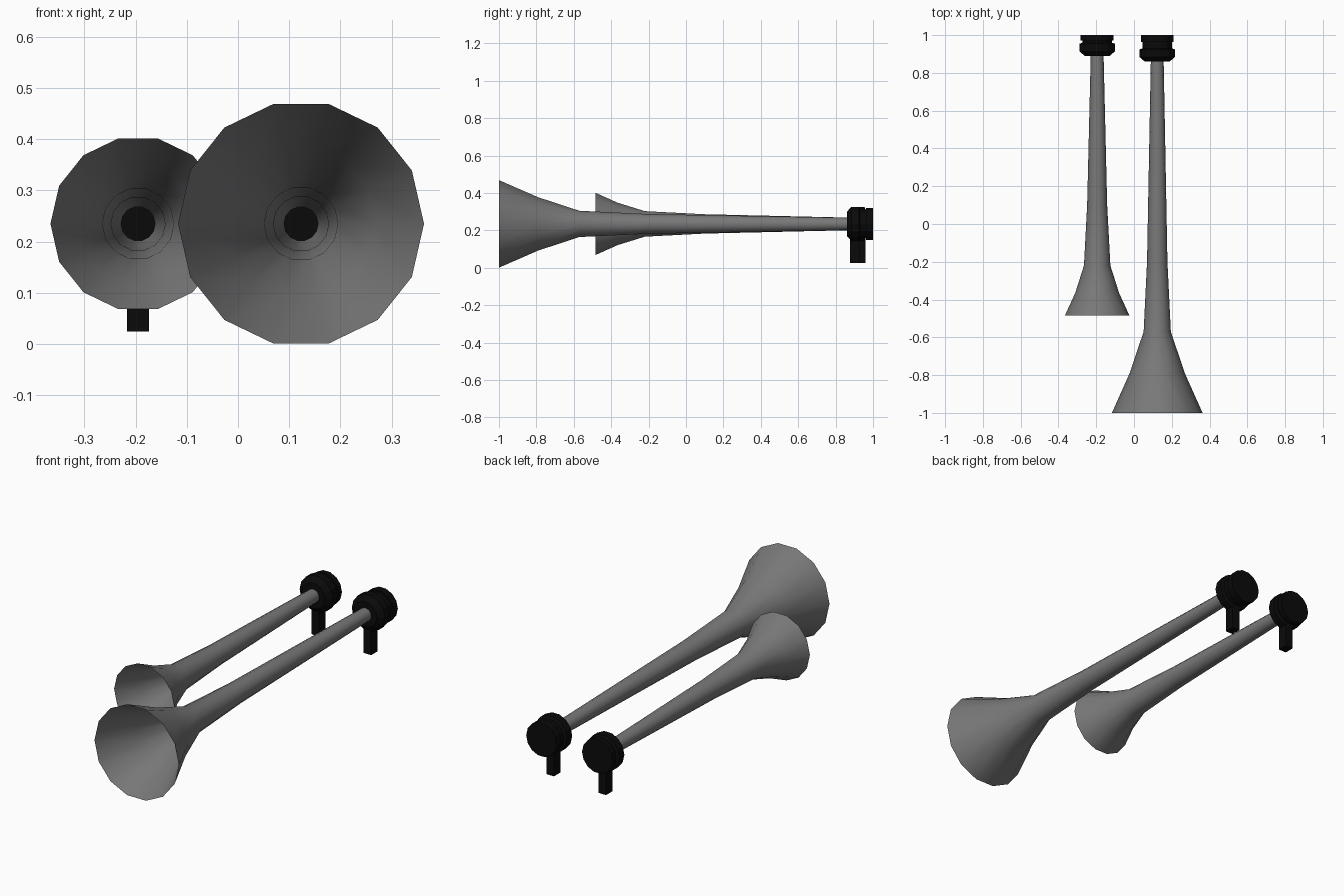
import bpy
import bmesh
from math import cos, sin, tau

if "Cube" in bpy.data.objects:
    bpy.data.objects.remove(bpy.data.objects["Cube"], do_unlink=True)

SIDES = 14
AXIS_Z = 0.235


def material(name, value):
    mat = bpy.data.materials.new(name)
    mat.use_nodes = True
    color = (value, value, value, 1)
    mat.diffuse_color = color
    mat.node_tree.nodes["Principled BSDF"].inputs["Base Color"].default_value = color
    return mat


grey = material("grey metal", 0.19)
black = material("black plastic", 0.003)


def add_object(name, bm, mat):
    mesh = bpy.data.meshes.new(name)
    bm.to_mesh(mesh)
    bm.free()
    mesh.materials.append(mat)
    obj = bpy.data.objects.new(name, mesh)
    bpy.context.collection.objects.link(obj)
    return obj


def lathe(name, x, profile, mat, closed):
    """Turn (y, radius) points around a lengthwise axis."""
    bm = bmesh.new()
    rings = [[bm.verts.new((x + r * cos(tau * i / SIDES), y, AXIS_Z + r * sin(tau * i / SIDES)))
              for i in range(SIDES)] for y, r in profile]
    for a, b in zip(rings, rings[1:]):
        for i in range(SIDES):
            j = (i + 1) % SIDES
            bm.faces.new((a[i], b[i], b[j], a[j]))
    if closed:
        bm.faces.new(rings[0])
        bm.faces.new(rings[-1])
        bmesh.ops.recalc_face_normals(bm, faces=bm.faces[:])
    for f in bm.faces:
        f.smooth = not closed
    return add_object(name, bm, mat)


def box(name, low, high, mat):
    bm = bmesh.new()
    bmesh.ops.create_cube(bm, size=1)
    for v in bm.verts:
        v.co = [(a + b) / 2 + c * (b - a) for a, b, c in zip(low, high, v.co)]
    return add_object(name, bm, mat)


def trumpet(side, x, cap_y, horn):
    # open flared horn, thin walled
    lathe(side + "_horn", x, horn + [(cap_y + 0.003, 0.034)], grey, False)
    # rear housing: bevelled collar, groove and back disc
    disc_y = cap_y + (1 - cap_y) * 0.74
    lathe(side + "_housing", x, [
        (cap_y, 0.066), (cap_y + 0.024, 0.094), (cap_y + 0.064, 0.094),
        (cap_y + 0.07, 0.078), (disc_y, 0.078), (disc_y, 0.087), (1, 0.087)], black, True)
    # air inlet below the collar
    y = cap_y + 0.043
    box(side + "_inlet", (x - 0.0215, y - 0.026, 0.025), (x + 0.0215, y + 0.026, 0.2), black)


trumpet("left", 0.123, 0.86, [(-1, 0.24), (-0.79, 0.146), (-0.57, 0.072), (-0.2, 0.054)])
trumpet("right", -0.195, 0.89, [(-0.485, 0.171), (-0.365, 0.116), (-0.22, 0.07), (0.1, 0.053)])
